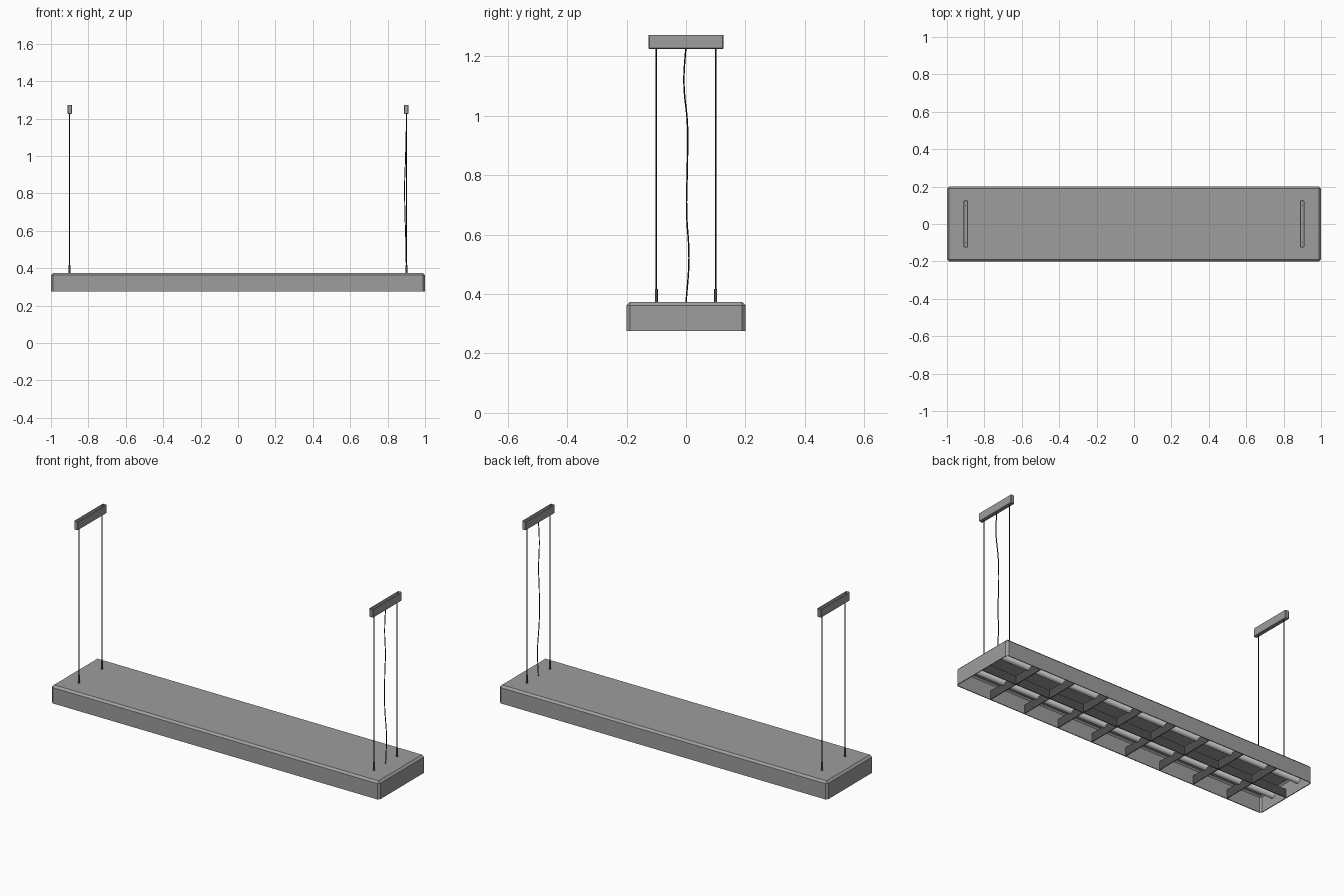
import bpy, bmesh, math
from mathutils import Vector

if "Cube" in bpy.data.objects:
    bpy.data.objects.remove(bpy.data.objects["Cube"])


def material(name, rgb):
    m = bpy.data.materials.new(name)
    m.diffuse_color = (*rgb, 1)
    m.use_nodes = True
    m.node_tree.nodes["Principled BSDF"].inputs["Base Color"].default_value = m.diffuse_color
    return m


GREY = material("grey metal", (0.34, 0.34, 0.34))
DARK = material("dark grey louvre", (0.08, 0.08, 0.08))
WHITE = material("white tube", (0.8, 0.8, 0.8))
BLACK = material("black wire", (0.015, 0.015, 0.015))


def finish(bm, name, mat=GREY, recalc=True):
    if recalc:
        bmesh.ops.recalc_face_normals(bm, faces=bm.faces)
    me = bpy.data.meshes.new(name)
    bm.to_mesh(me)
    bm.free()
    ob = bpy.data.objects.new(name, me)
    bpy.context.collection.objects.link(ob)
    me.materials.append(mat)
    return ob


def box_mesh(lo, hi):
    bm = bmesh.new()
    bmesh.ops.create_cube(bm, size=1)
    for v in bm.verts:
        v.co = Vector([(a + b) / 2 + c * (b - a) for a, b, c in zip(lo, hi, v.co)])
    bm.normal_update()
    return bm


def open_box(name, lo, hi, open_dir, chamfer):
    """Chamfered box with the face towards open_dir (+1 up, -1 down) removed."""
    bm = box_mesh(lo, hi)
    bmesh.ops.delete(bm, geom=[f for f in bm.faces if f.normal.z * open_dir > 0.5],
                     context='FACES_ONLY')
    bmesh.ops.bevel(bm, geom=[e for e in bm.edges if not e.is_boundary], offset=chamfer,
                    segments=1, affect='EDGES')
    return finish(bm, name, recalc=False)


def cylinder(name, start, end, r, sides=8, mat=GREY):
    start, end = Vector(start), Vector(end)
    d = end - start
    bm = bmesh.new()
    bmesh.ops.create_cone(bm, cap_ends=True, segments=sides, radius1=r, radius2=r,
                          depth=d.length)
    rot = d.to_track_quat('Z', 'Y')
    for v in bm.verts:
        v.co = rot @ v.co + (start + end) / 2
    ob = finish(bm, name, mat)
    for p in ob.data.polygons:
        p.use_smooth = len(p.vertices) == 4
    return ob


BOTTOM, TOP = 0.275, 0.373

# Lamp housing: chamfered shell, open underneath
housing = open_box("housing", (-1, -0.2, BOTTOM), (1, 0.2, TOP), -1, 0.011)
wall = housing.modifiers.new("wall", 'SOLIDIFY')
wall.thickness = 0.005
wall.offset = -1

# Louvre grid: two rows of nine cells
COLS, HALF, FIN_TOP = 9, 0.995, 0.325
for i in range(1, COLS):
    x = -HALF + 2 * HALF * i / COLS
    finish(box_mesh((x - 0.002, -0.195, BOTTOM + 0.001), (x + 0.002, 0.195, FIN_TOP)),
           "cross_fin", DARK)
finish(box_mesh((-HALF, -0.002, BOTTOM + 0.001), (HALF, 0.002, FIN_TOP)),
       "long_fin", DARK)

# Lamp tubes
for y in (-0.098, 0.098):
    cylinder("lamp_tube", (-0.992, y, 0.33), (0.992, y, 0.33), 0.016, 24, WHITE)

# Ceiling channels, wires and wire grips
for x in (-0.9, 0.9):
    open_box("ceiling_channel", (x - 0.0115, -0.126, 1.225), (x + 0.0115, 0.126, 1.272),
             1, 0.003)
    for y in (-0.1, 0.1):
        cylinder("suspension_wire", (x, y, TOP), (x, y, 1.235), 0.0024, 8, BLACK)
        cylinder("wire_grip", (x, y, TOP - 0.002), (x, y, 0.417), 0.005, 12, DARK)

# Loosely hanging power cable
cu = bpy.data.curves.new("power_cable", 'CURVE')
cu.dimensions = '3D'
cu.bevel_depth = 0.0025
cu.bevel_resolution = 1
cu.resolution_u = 6
cu.use_fill_caps = True
path = [(0.9, 0, 0.37), (0.898, 0.01, 0.52), (0.893, 0.002, 0.68), (0.891, 0.005, 0.85),
        (0.895, 0.005, 0.97), (0.899, -0.007, 1.11), (0.9, 0, 1.24)]
sp = cu.splines.new('BEZIER')
sp.bezier_points.add(len(path) - 1)
for bp, co in zip(sp.bezier_points, path):
    bp.co = co
    bp.handle_left_type = bp.handle_right_type = 'AUTO'
cable = bpy.data.objects.new("power_cable", cu)
bpy.context.collection.objects.link(cable)
cu.materials.append(BLACK)
